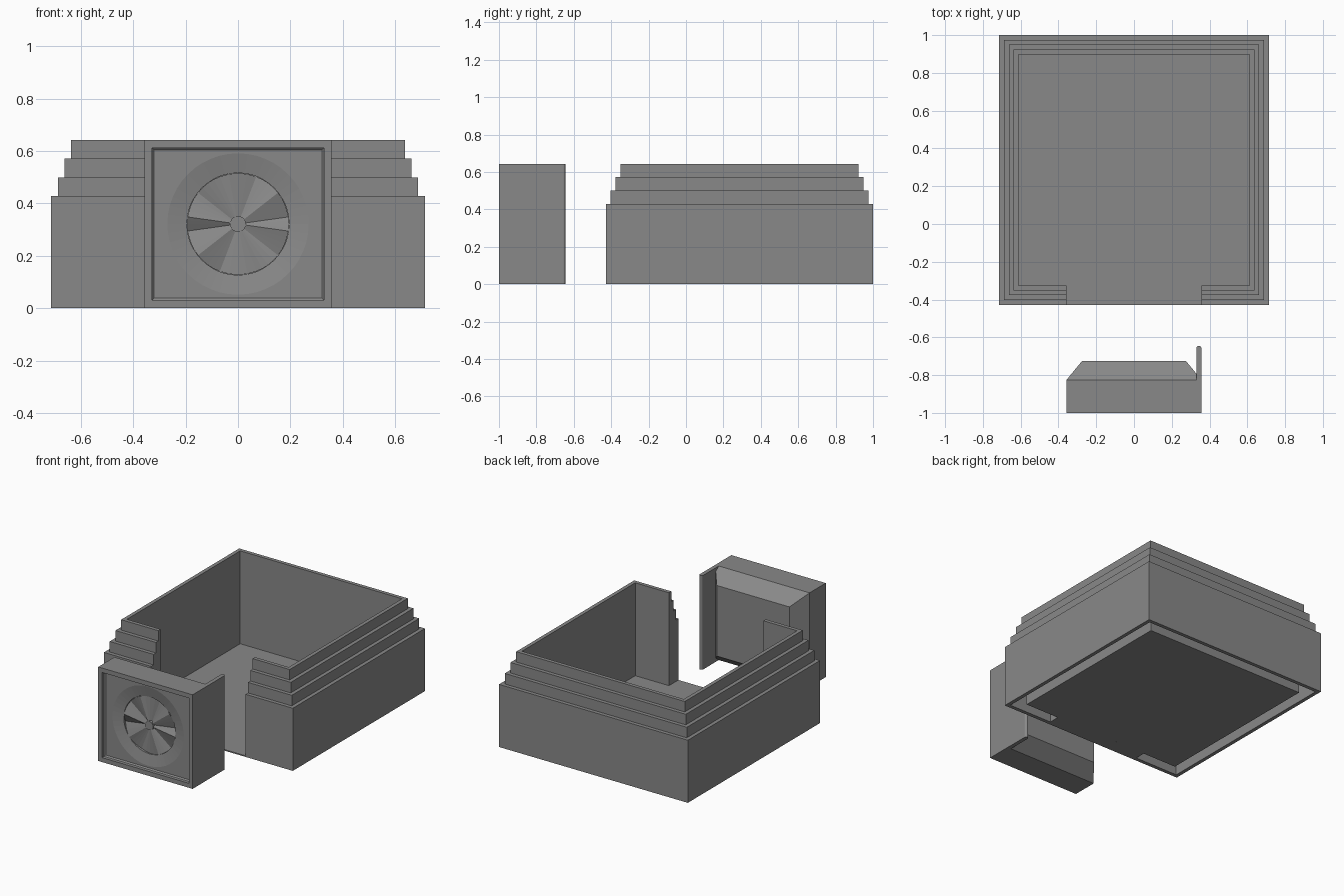
import bpy, bmesh, math

if "Cube" in bpy.data.objects:
    bpy.data.objects.remove(bpy.data.objects["Cube"])

grey = bpy.data.materials.new("stone_grey")
grey.diffuse_color = (0.25, 0.25, 0.25, 1)
grey.use_nodes = True
grey.node_tree.nodes["Principled BSDF"].inputs["Base Color"].default_value = grey.diffuse_color


def finish(bm, name):
    bmesh.ops.recalc_face_normals(bm, faces=bm.faces)
    me = bpy.data.meshes.new(name)
    bm.to_mesh(me)
    bm.free()
    me.materials.append(grey)
    ob = bpy.data.objects.new(name, me)
    bpy.context.collection.objects.link(ob)
    return ob


def loft(bm, rings, closed=True):
    """Join rings of points into strips of quads."""
    rows = [[bm.verts.new(p) for p in r] for r in rings]
    n = len(rows[0])
    for a, b in zip(rows, rows[1:]):
        for i in range(n if closed else n - 1):
            j = (i + 1) % n
            bm.faces.new((a[i], a[j], b[j], b[i]))
    return rows


def box(name, x0, x1, y0, y1, z0, z1):
    bm = bmesh.new()
    rows = loft(bm, [[(x0, y0, z), (x1, y0, z), (x1, y1, z), (x0, y1, z)] for z in (z0, z1)])
    for r in rows:
        bm.faces.new(r)
    return finish(bm, name)


# Stepped, hollow-footed wall swept round three and a half sides, open at the front
X, Y0, Y1, DOOR, T, H = 0.714, -0.428, 1.0, 0.357, 0.102, 0.643
s = T / 4
profile = [(0, 0), (0, .428), (s, .428), (s, .5), (2*s, .5), (2*s, .572), (3*s, .572), (3*s, H),
           (T, H), (T, 0), (T - .003, 0), (T - .003, .4), (s, .4), (s, 0)]
path = [(DOOR, Y0, 0, 1), (X, Y0, -1, 1), (X, Y1, -1, -1),
        (-X, Y1, 1, -1), (-X, Y0, 1, 1), (-DOOR, Y0, 0, 1)]
bm = bmesh.new()
loft(bm, [[(x + dx*o, y + dy*o, z) for o, z in profile] for x, y, dx, dy in path])
for x in (-DOOR, DOOR):      # door jambs
    bm.faces.new([bm.verts.new((x, Y0 + o, z)) for o, z in profile[:10]])
finish(bm, "stepped_wall")

# Floor with a threshold through the doorway
box("floor", -X + T, X - T, Y0 + T, Y1 - T, 0, .008)
box("threshold", -DOOR, DOOR, Y0, Y0 + T, 0, .008)

# Door block: one loft from the fan recess, over the frame, to the tapered back
N, CZ = 48, H / 2


def rect(hx, hz, y):
    pts = []
    for i in range(N):
        c, q = math.cos(i*math.tau/N), math.sin(i*math.tau/N)
        m = max(abs(c), abs(q))
        pts.append((hx*c/m, y, CZ + hz*q/m))
    return pts


def circle(r, y):
    return [(r*math.cos(i*math.tau/N), y, CZ + r*math.sin(i*math.tau/N)) for i in range(N)]


bm = bmesh.new()
rows = loft(bm, [circle(.195, -.935), circle(.195, -.955), circle(.27, -.97),
                 rect(.32, .283, -.97), rect(.328, .291, -.978), rect(.328, .291, -1),
                 rect(DOOR, CZ, -1), rect(DOOR, CZ, -.825), rect(.275, CZ - .08, -.725)])
bm.faces.new(rows[0])
bm.faces.new(rows[-1])
bmesh.ops.dissolve_limit(bm, angle_limit=.002, verts=bm.verts, edges=bm.edges)
finish(bm, "door_block")

# Fan: pitched wedge blades around a small hub
edges = [8, 38, 69, 111, 142, 172, 188, 218, 249, 291, 322, 352, 368]
bm = bmesh.new()
for k, (a0, a1) in enumerate(zip(edges, edges[1:])):
    near, far = (-.958, -.94) if k % 2 else (-.94, -.958)
    rings = []
    for r in (.028, .194):
        rings.append([(r*math.cos(math.radians(a0 + (a1 - a0)*t/4)),
                       near + (far - near)*t/4,
                       CZ + r*math.sin(math.radians(a0 + (a1 - a0)*t/4))) for t in range(5)])
    loft(bm, rings, closed=False)
for f in bm.faces:
    f.normal_update()
    if f.normal.y > 0:
        f.normal_flip()
finish(bm, "fan_blades")
bm = bmesh.new()
rows = loft(bm, [circle(.03, -.935), circle(.03, -.96)])
bm.faces.new(rows[1])
finish(bm, "fan_hub")

# Hinge plate with a rounded end
bm = bmesh.new()
r, cx, cy = .0135, DOOR - .0135, -.645 - .0135
outline = [(cx - r, -.83), (cx + r, -.83)]
outline += [(cx + r*math.cos(a*math.pi/8), cy + r*math.sin(a*math.pi/8)) for a in range(9)]
rows = loft(bm, [[(x, y, z) for x, y in outline] for z in (0, H)])
for row in rows:
    bm.faces.new(row)
finish(bm, "hinge_plate")
